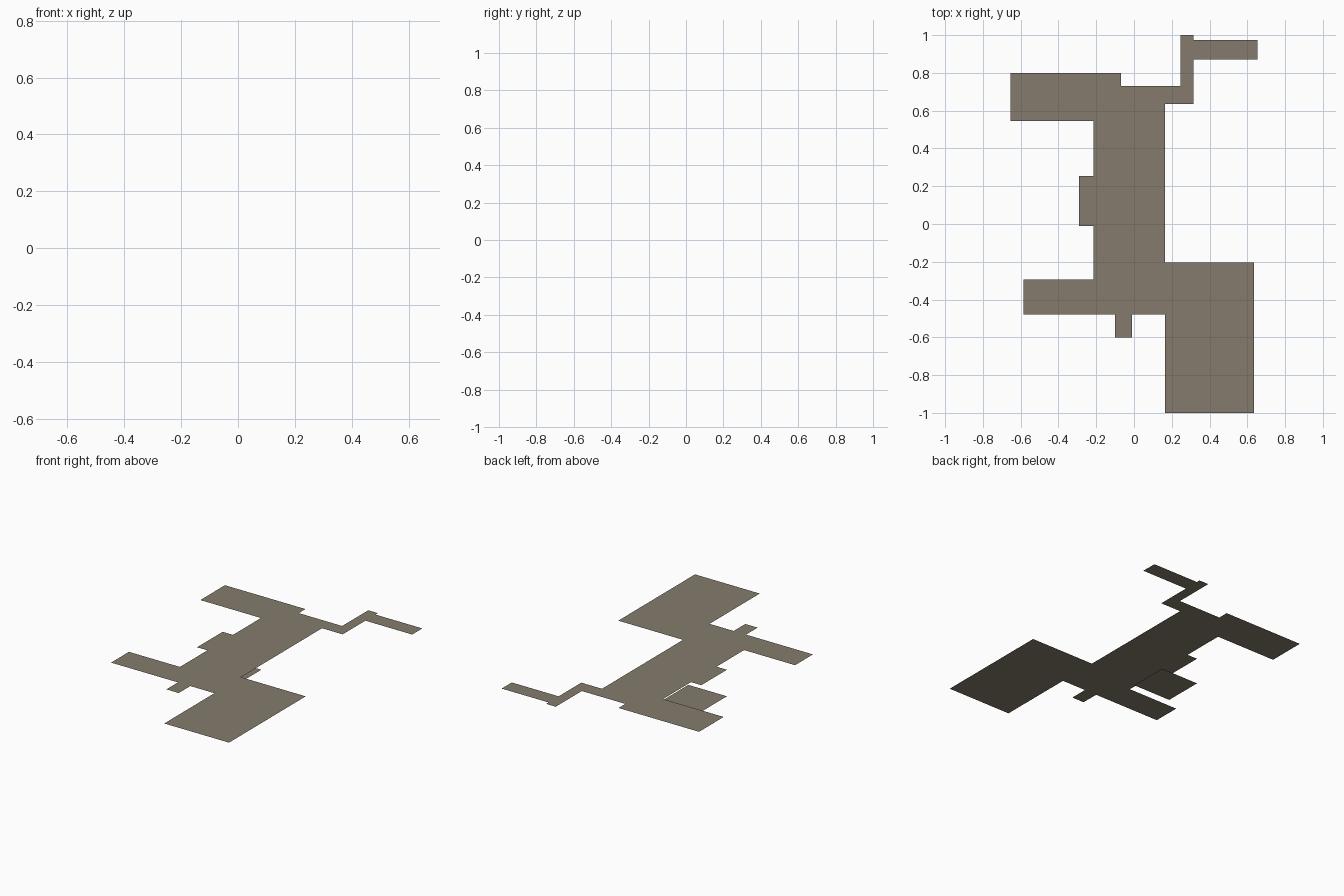
import bpy
import bmesh

TOP_Z = 0.174

mat = bpy.data.materials.new("warm grey brown")
mat.diffuse_color = (0.235, 0.198, 0.150, 1.0)


def flat_sheet(name, outline, z):
    """Single flat face from an outline, facing up."""
    bm = bmesh.new()
    face = bm.faces.new([bm.verts.new((x, y, z)) for x, y in outline])
    face.normal_update()
    if face.normal.z < 0:
        face.normal_flip()
    bmesh.ops.triangulate(bm, faces=bm.faces[:])
    mesh = bpy.data.meshes.new(name)
    bm.to_mesh(mesh)
    bm.free()
    mesh.materials.append(mat)
    obj = bpy.data.objects.new(name, mesh)
    bpy.context.collection.objects.link(obj)
    return obj


# Main floor: central hall with side wings, outlined clockwise from the north
flat_sheet("upper_floor", [
    # north-east passage
    (0.245, 1.0), (0.315, 1.0), (0.315, 0.975), (0.655, 0.975),
    (0.655, 0.87), (0.315, 0.87), (0.315, 0.635), (0.165, 0.635),
    # south-east room
    (0.165, -0.205), (0.635, -0.205), (0.635, -1.0), (0.165, -1.0),
    # south stub
    (0.165, -0.48), (-0.01, -0.48), (-0.01, -0.6), (-0.1, -0.6), (-0.1, -0.48),
    # south-west wing
    (-0.585, -0.48), (-0.585, -0.295), (-0.215, -0.295),
    # west bay
    (-0.215, -0.01), (-0.29, -0.01), (-0.29, 0.255), (-0.215, 0.255),
    # north-west wing
    (-0.215, 0.545), (-0.655, 0.545), (-0.655, 0.8), (-0.07, 0.8),
    (-0.07, 0.73), (0.245, 0.73),
], TOP_Z)

# Small lower floor beneath the west bay
flat_sheet("lower_floor", [
    (-0.29, -0.01), (-0.01, -0.01), (-0.01, 0.255), (-0.29, 0.255),
], 0.0)
